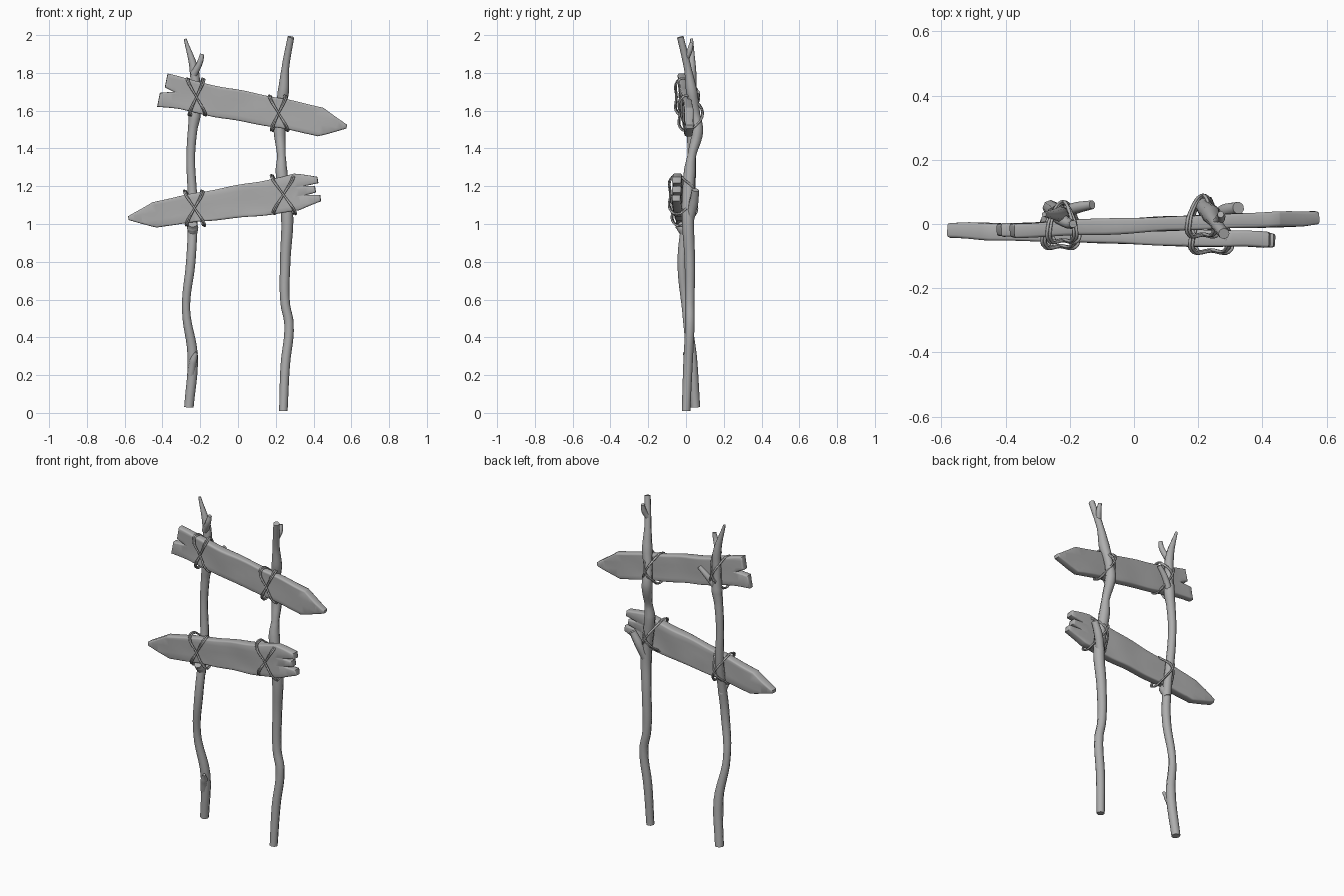
import bpy
import bmesh
from mathutils import Matrix, Vector, noise

if "Cube" in bpy.data.objects:
    bpy.data.objects.remove(bpy.data.objects["Cube"])

grey = bpy.data.materials.new("weathered grey")
grey.use_nodes = True
grey.diffuse_color = (0.42, 0.42, 0.42, 1)
shader = grey.node_tree.nodes["Principled BSDF"]
shader.inputs["Base Color"].default_value = grey.diffuse_color


def link(name, data):
    obj = bpy.data.objects.new(name, data)
    data.materials.append(grey)
    bpy.context.collection.objects.link(obj)
    return obj


def tube(name, radius, points, closed=False):
    """Smooth tube; a point may carry a fourth value that swells or thins it."""
    curve = bpy.data.curves.new(name, "CURVE")
    curve.dimensions = "3D"
    curve.bevel_depth = radius
    curve.bevel_resolution = 1 if closed else 2
    curve.resolution_u = 6
    curve.use_fill_caps = True
    spline = curve.splines.new("BEZIER")
    spline.bezier_points.add(len(points) - 1)
    for knot, (x, y, z, *swell) in zip(spline.bezier_points, points):
        knot.co = (x, y, z)
        knot.radius = swell[0] if swell else 1
        knot.handle_left_type = knot.handle_right_type = "AUTO"
    spline.use_cyclic_u = closed
    return link(name, curve)


def plank_outline(length, half, end_half, shoulder_half, prongs):
    """Splintered end at zero, pointed end at full length."""
    outline = []
    step = 2 * end_half / (prongs * 2 - 1)
    for i in range(prongs):
        low = -end_half + 2 * step * i
        reach = 0.02 * (i % 2)
        outline += [(reach, low - step * 0.2), (reach, low + step * 1.2)]
        if i < prongs - 1:
            outline.append((0.07, low + step * 1.5))
    shoulder = length - 0.14
    outline += [(0.12, half), (shoulder, shoulder_half), (length, 0.01),
                (length, -0.01), (shoulder, -shoulder_half), (0.12, -half)]
    return outline


def board(name, blunt, tip, thick, half, end_half, shoulder_half, prongs):
    """Bevelled, gently dented plank running from its blunt end to its tip."""
    along = (tip - blunt).normalized()
    across = Vector((0, 1, 0)).cross(along).normalized()
    if across.z < 0:
        across.negate()
    depth = along.cross(across)
    frame = Matrix((along, across, depth)).transposed().to_4x4()
    frame.translation = blunt
    length = (tip - blunt).length

    bm = bmesh.new()
    corners = plank_outline(length, half, end_half, shoulder_half, prongs)
    face = bm.faces.new([bm.verts.new((u, v, -thick / 2)) for u, v in corners])
    grown = bmesh.ops.extrude_face_region(bm, geom=[face])["geom"]
    bmesh.ops.translate(bm, vec=(0, 0, thick),
                        verts=[g for g in grown if isinstance(g, bmesh.types.BMVert)])
    bmesh.ops.recalc_face_normals(bm, faces=bm.faces)
    rim = [e for e in bm.edges if e.verts[0].co.z * e.verts[1].co.z > 0]
    bmesh.ops.bevel(bm, geom=rim, offset=0.008, segments=2, profile=0.5, affect="EDGES")

    # Slice into a grid, so that the faces can be dented
    for normal, start, stop in ((Vector((1, 0, 0)), 0, length), (Vector((0, 1, 0)), -half, half)):
        place = start + 0.03
        while place < stop:
            bmesh.ops.bisect_plane(bm, geom=bm.verts[:] + bm.edges[:] + bm.faces[:],
                                   plane_co=normal * place, plane_no=normal)
            place += 0.04
    bmesh.ops.triangulate(bm, faces=[f for f in bm.faces if len(f.verts) > 4])
    for vert in bm.verts:
        u, v, w = vert.co
        vert.co.z += 0.006 * noise.noise(Vector((u * 6, v * 16, w * 20)))
        vert.co.y += 0.008 * noise.noise(Vector((u * 5, v, half)))
    bm.transform(frame)
    bmesh.ops.recalc_face_normals(bm, faces=bm.faces)

    mesh = bpy.data.meshes.new(name)
    bm.to_mesh(mesh)
    bm.free()
    obj = link(name, mesh)
    bpy.ops.object.select_all(action="DESELECT")
    obj.select_set(True)
    bpy.context.view_layer.objects.active = obj
    bpy.ops.object.shade_smooth_by_angle(angle=0.9)


def lashing(name, blunt, tip, x, height, spread, back):
    """Two crossed loops, each of two strands, round a board and its post."""
    centre = blunt.lerp(tip, (x - blunt.x) / (tip.x - blunt.x))
    for side, label in ((-1, "rising"), (1, "falling")):
        for strand, order in enumerate(("inner", "outer")):
            d = side * spread + strand * 0.009
            h = height + strand * 0.004
            out = 0.033 + side * 0.002
            offsets = [(-d, -out, h * 0.9), (0, -out - 0.005, 0), (d, -out, -h * 0.9),
                       (d, 0, -h - 0.006), (d * 0.8, out, -h * 0.85),
                       (0, back - centre.y + strand * 0.005, 0),
                       (-d * 0.8, out, h * 0.85), (-d, 0, h + 0.006)]
            tube(f"{name}_{label}_{order}", 0.005,
                 [centre + Vector(p) for p in offsets], closed=True)


# Posts, from the ground up
tube("right_post", 0.025, [
    (-0.26, 0.05, 0.03), (-0.24, 0.03, 0.3, 1.1), (-0.275, 0, 0.55, 0.85),
    (-0.25, -0.02, 0.8), (-0.24, 0, 1), (-0.24, 0.02, 1.12), (-0.25, 0.03, 1.35, 0.9),
    (-0.24, 0.03, 1.5), (-0.23, 0.03, 1.57, 1.25), (-0.23, 0.03, 1.66),
    (-0.23, 0.03, 1.8), (-0.28, 0.03, 1.98, 0.3)])
tube("left_post", 0.025, [
    (0.24, 0, 0.01, 0.9), (0.25, 0.01, 0.25), (0.27, 0.02, 0.47), (0.25, 0.02, 0.58),
    (0.25, 0.02, 0.8, 1.1), (0.26, 0.01, 1.05, 1.3), (0.23, 0.02, 1.28, 1.25),
    (0.23, 0.03, 1.36, 0.9), (0.22, 0.06, 1.49, 1.25), (0.22, 0.05, 1.58),
    (0.24, 0.03, 1.7, 1.2), (0.25, 0.01, 1.82, 0.8), (0.28, -0.03, 1.99, 0.7)])

# Side branches and broken stubs
tube("right_post_fork", 0.02, [
    (-0.235, 0.02, 1.79), (-0.2, 0, 1.86, 0.8), (-0.19, 0, 1.9, 0.6)])
tube("right_post_back_branch", 0.02, [
    (-0.23, 0.03, 1.58), (-0.18, 0.05, 1.65, 0.9), (-0.13, 0.06, 1.7, 0.7)])
tube("right_post_knob", 0.03, [
    (-0.24, 0, 0.93, 0.7), (-0.24, -0.02, 0.98), (-0.24, -0.04, 1, 0.8)])
tube("right_post_low_stub", 0.02, [
    (-0.25, 0.03, 0.2), (-0.235, 0.01, 0.28), (-0.22, -0.01, 0.32, 0.4)])
tube("left_post_back_stub", 0.025, [
    (0.26, 0.02, 1.03), (0.29, 0.04, 1.11), (0.325, 0.05, 1.18, 0.8)])
tube("left_post_fork", 0.015, [
    (0.255, 0, 1.87), (0.27, 0.02, 1.92), (0.27, 0.03, 1.96, 0.7)])

# Boards, each splintered at one end and pointed at the other
upper = Vector((-0.41, -0.02, 1.71)), Vector((0.575, 0.02, 1.515))
lower = Vector((0.43, -0.05, 1.185)), Vector((-0.58, -0.02, 1.03))
board("upper_board", *upper, thick=0.045, half=0.083, end_half=0.08, shoulder_half=0.077, prongs=2)
board("lower_board", *lower, thick=0.05, half=0.098, end_half=0.06, shoulder_half=0.068, prongs=3)

# Rope lashings
lashing("upper_right_lashing", *upper, x=-0.22, height=0.09, spread=0.04, back=0.065)
lashing("upper_left_lashing", *upper, x=0.215, height=0.085, spread=0.04, back=0.085)
lashing("lower_right_lashing", *lower, x=-0.23, height=0.085, spread=0.045, back=0.055)
lashing("lower_left_lashing", *lower, x=0.24, height=0.095, spread=0.055, back=0.05)
